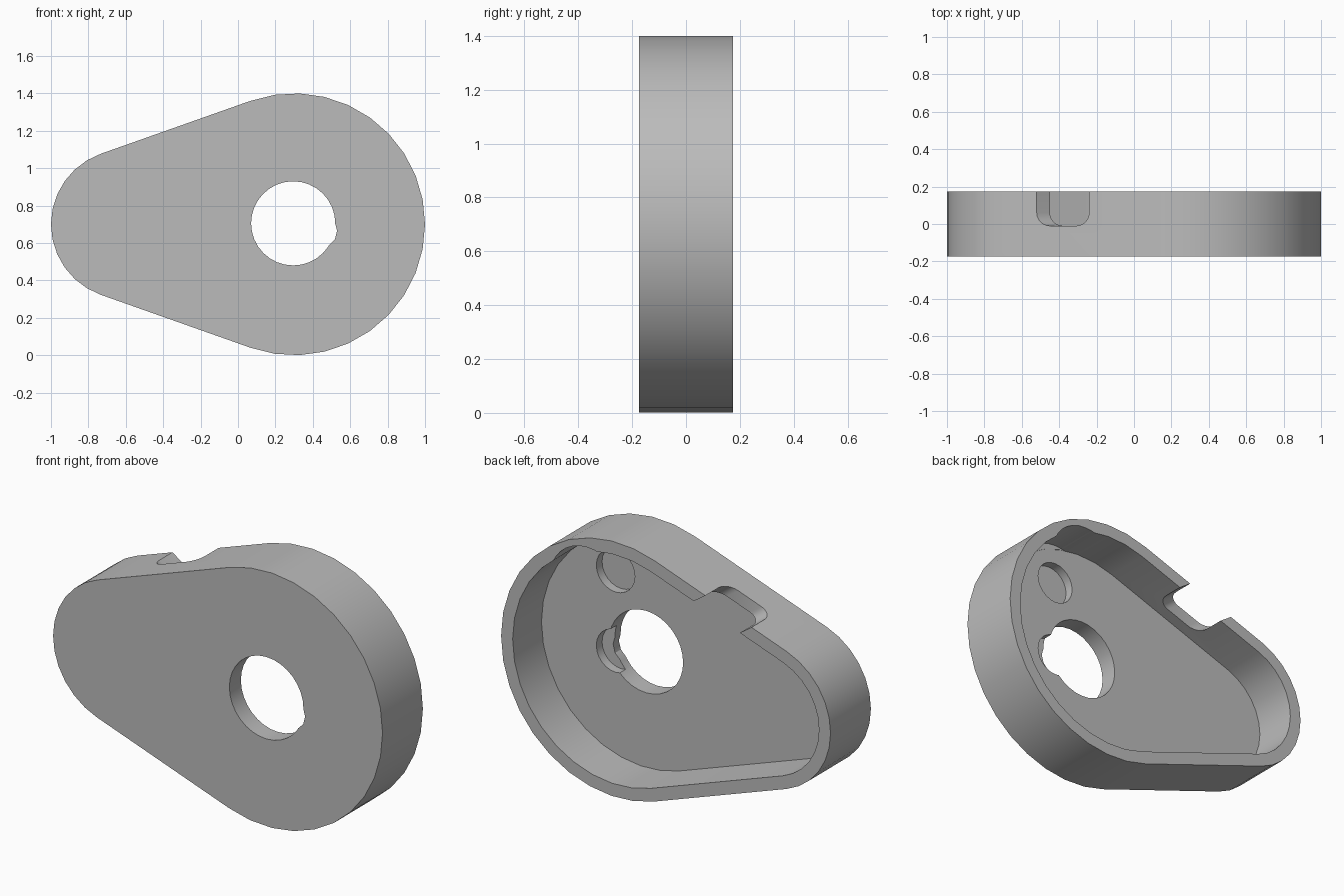
import bpy, bmesh, math
from mathutils import Vector

cube = bpy.data.objects.get("Cube")
if cube:
    bpy.data.objects.remove(cube, do_unlink=True)

BACK, FRONT, FLOOR = 0.175, -0.175, -0.075
MID = 0.7                      # height of the centre line
BIG_X, BIG_R = 0.3, 0.7
SMALL_X, SMALL_R = -0.6, 0.4
TILT = math.asin((BIG_R - SMALL_R) / (BIG_X - SMALL_X))
WALL = 0.07

grey = bpy.data.materials.new("mid grey")
grey.use_nodes = True
grey.diffuse_color = (0.5, 0.5, 0.5, 1)
grey.node_tree.nodes["Principled BSDF"].inputs["Base Color"].default_value = (0.5, 0.5, 0.5, 1)


def arc(cx, cz, r, start, end, steps):
    """Points of an arc in the x-z plane."""
    angles = [start + (end - start) * i / steps for i in range(steps + 1)]
    return [(cx + r * math.cos(a), cz + r * math.sin(a)) for a in angles]


def teardrop(inset):
    """Two arcs joined by their common tangents."""
    a = math.pi / 2 + TILT
    return (arc(BIG_X, MID, BIG_R - inset, -a, a, 20)
            + arc(SMALL_X, MID, SMALL_R - inset, a, 2 * math.pi - a, 12))


def solid(name, points, shift):
    """Closed solid made by sweeping a polygon along a vector."""
    bm = bmesh.new()
    face = bm.faces.new([bm.verts.new(p) for p in points])
    swept = bmesh.ops.extrude_face_region(bm, geom=[face])["geom"]
    verts = [v for v in swept if isinstance(v, bmesh.types.BMVert)]
    bmesh.ops.translate(bm, verts=verts, vec=shift)
    bmesh.ops.recalc_face_normals(bm, faces=bm.faces)
    mesh = bpy.data.meshes.new(name)
    bm.to_mesh(mesh)
    bm.free()
    mesh.materials.append(grey)
    obj = bpy.data.objects.new(name, mesh)
    bpy.context.collection.objects.link(obj)
    return obj


def prism(name, outline, y0, y1):
    return solid(name, [(x, y0, z) for x, z in outline], Vector((0, y1 - y0, 0)))


def cylinder(name, x, z, r, y0, y1, sides=32):
    return prism(name, arc(x, z, r, 0, 2 * math.pi, sides)[:-1], y0, y1)


def notch_cutter():
    """Rounded slot laid on the sloping upper wall, swept at a slant through it."""
    left, right, low, r = -0.52, -0.24, -0.01, 0.07
    flat = [(right, 0.3), (left, 0.3)]
    flat += arc(left + r, low + r, r, math.pi, 1.5 * math.pi, 6)
    flat += arc(right - r, low + r, r, 1.5 * math.pi, 2 * math.pi, 6)
    tx = BIG_X - BIG_R * math.sin(TILT)
    tz = MID + BIG_R * math.cos(TILT)
    slant = Vector((0.07, 0, -0.049))
    points = [Vector((x, y, tz + (x - tx) * math.tan(TILT))) - slant for x, y in flat]
    return solid("notch_cutter", points, slant * 2.6)


# Shell
housing = prism("housing", teardrop(0), FRONT, BACK)

# Cavity, shaft hole, recesses and wall notch
cutters = [
    prism("cavity_cutter", teardrop(WALL), FLOOR, 0.4),
    cylinder("shaft_cutter", 0.295, 0.705, 0.225, -0.4, 0.4),
    cylinder("side_bore_cutter", 0.44, 0.665, 0.09, -0.4, 0.4, 12),
    cylinder("side_recess_cutter", 0.48, 0.66, 0.117, FLOOR - 0.05, 0.4, 24),
    cylinder("upper_recess_cutter", 0.48, 1.10, 0.117, FLOOR - 0.05, 0.4, 24),
    cylinder("clearance_cutter", 0.48, 1.10, 0.225, FLOOR + 0.002, 0.4),
    notch_cutter(),
]
bpy.context.view_layer.objects.active = housing
for cutter in cutters:
    cutter.hide_render = True
    mod = housing.modifiers.new(cutter.name, "BOOLEAN")
    mod.operation = "DIFFERENCE"
    mod.solver = "EXACT"
    mod.object = cutter
    bpy.ops.object.modifier_apply(modifier=mod.name)
    bpy.data.objects.remove(cutter, do_unlink=True)

# Smooth curved walls, crisp rims
bpy.ops.object.select_all(action="DESELECT")
housing.select_set(True)
bpy.ops.object.shade_smooth_by_angle(angle=math.radians(30))
